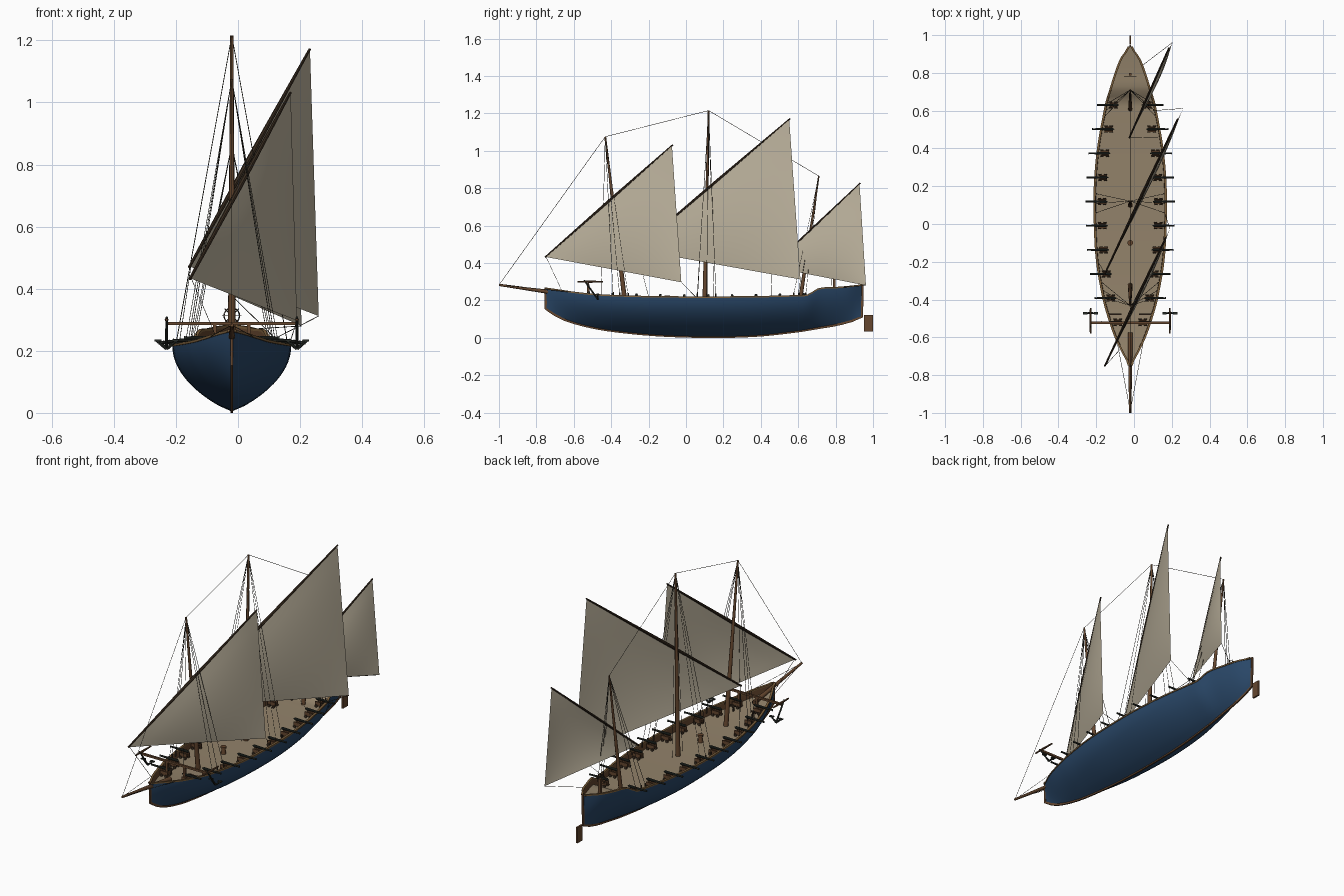
import bpy, bmesh, math
from mathutils import Vector, Matrix

if "Cube" in bpy.data.objects:
    bpy.data.objects.remove(bpy.data.objects["Cube"])

CX = -0.02  # ship centreline


def material(name, rgb):
    m = bpy.data.materials.new(name)
    m.diffuse_color = (*rgb, 1)
    m.use_nodes = True
    m.node_tree.nodes["Principled BSDF"].inputs["Base Color"].default_value = m.diffuse_color
    return m


BLUE = material("hull_blue", (0.022, 0.062, 0.135))
DECK = material("deck_planks", (0.29, 0.225, 0.145))
WOOD = material("brown_wood", (0.13, 0.062, 0.028))
TRIM = material("tan_trim", (0.20, 0.115, 0.045))
DARK = material("dark_spar", (0.045, 0.028, 0.016))
IRON = material("black_iron", (0.022, 0.027, 0.022))
ROPE = material("rope", (0.045, 0.04, 0.03))
SAIL = material("canvas", (0.53, 0.47, 0.355))


def finish(name, bm, mats, smooth=True):
    bmesh.ops.recalc_face_normals(bm, faces=bm.faces)
    me = bpy.data.meshes.new(name)
    bm.to_mesh(me)
    bm.free()
    ob = bpy.data.objects.new(name, me)
    bpy.context.collection.objects.link(ob)
    for m in mats:
        me.materials.append(m)
    if smooth:
        bpy.ops.object.select_all(action='DESELECT')
        ob.select_set(True)
        bpy.context.view_layer.objects.active = ob
        bpy.ops.object.shade_smooth_by_angle(angle=math.radians(35))
    return ob


def loft(name, rows, mats, index=lambda i: 0, ring=True):
    """Skin a list of cross-sections; index(column) picks the material."""
    bm = bmesh.new()
    vs = [[bm.verts.new(p) for p in r] for r in rows]
    n = len(rows[0])
    for a, b in zip(vs, vs[1:]):
        for i in range(n if ring else n - 1):
            j = (i + 1) % n
            bm.faces.new((a[i], a[j], b[j], b[i])).material_index = index(i)
    if ring:
        bm.faces.new(vs[0])
        bm.faces.new(vs[-1])
    bmesh.ops.remove_doubles(bm, verts=bm.verts, dist=1e-5)
    return finish(name, bm, mats)


def rods(name, items, mat, sides=8):
    """Tapered rods from (start, end, start radius, end radius)."""
    bm = bmesh.new()
    for a, b, r0, r1 in items:
        a, b = Vector(a), Vector(b)
        rot = (b - a).to_track_quat('Z', 'Y').to_matrix().to_4x4()
        bmesh.ops.create_cone(bm, cap_ends=True, segments=sides, radius1=r0, radius2=r1,
                              depth=(b - a).length, matrix=Matrix.Translation((a + b) / 2) @ rot)
    return finish(name, bm, [mat], sides > 4)


def boxes(name, items, mat):
    bm = bmesh.new()
    for c, s in items:
        bmesh.ops.create_cube(bm, size=1, matrix=Matrix.Translation(c) @ Matrix.Diagonal((*s, 1)))
    return finish(name, bm, [mat], False)


# Hull lines: y, half width, keel height, rail height
LINES = [(-.75, .003, .155, .265), (-.68, .042, .11, .255), (-.6, .08, .08, .243),
         (-.5, .115, .055, .232), (-.4, .143, .038, .226), (-.2, .178, .017, .22),
         (0, .19, .007, .218), (.2, .19, .005, .218), (.4, .173, .013, .22),
         (.6, .138, .035, .225), (.65, .127, .043, .228), (.71, .108, .053, .262),
         (.8, .08, .068, .268), (.88, .048, .088, .275), (.94, .003, .112, .282)]


def line(col, y):
    y = min(max(y, LINES[0][0]), LINES[-1][0])
    k = max(i for i in range(len(LINES) - 1) if LINES[i][0] <= y)

    def slope(i):
        a, b = LINES[max(i - 1, 0)], LINES[min(i + 1, len(LINES) - 1)]
        return (b[col] - a[col]) / (b[0] - a[0])
    p, q = LINES[k], LINES[k + 1]
    h = q[0] - p[0]
    t = (y - p[0]) / h
    return ((2*t**3 - 3*t*t + 1) * p[col] + (t**3 - 2*t*t + t) * h * slope(k)
            + (3*t*t - 2*t**3) * q[col] + (t**3 - t*t) * h * slope(k + 1))


def width(y): return line(1, y)
def keel(y): return line(2, y)
def sheer(y): return line(3, y)
def deck(y): return sheer(y) - 0.035


def section(y, u):
    end = abs((y - 0.1) / 0.85) ** 3
    return width(y) * math.sin(math.pi / 2 * u ** (0.8 + 0.25 * end))


# Hull shell, bulwark and deck in one closed skin
N, M = 64, 12
YS = [-.75 + 1.69 * i / N for i in range(N + 1)]
rows = []
for y in YS:
    k, s, w, d = keel(y), sheer(y), width(y), deck(y)
    half = [(section(y, i / M), k + (s - k) * i / M) for i in range(M + 1)]
    half.append((max(w - .008, .0006), s))
    half.append((max(section(y, (d - k) / (s - k)) - .006, .0004), d))
    rows.append([(CX - a, y, z) for a, z in reversed(half)] + [(CX + a, y, z) for a, z in half[1:]])
last = 2 * M + 3


def hull_mat(i):
    return 1 if i > last else 2 if i in (0, 1, last, last - 1) else 0


loft("hull", rows, [BLUE, DECK, WOOD], hull_mat)

# Cap rails
for side, s in (("left", -1), ("right", 1)):
    loft(side + "_rail", [[(CX + s * max(width(y) + a, .0003 + a + .01), y, sheer(y) + b)
         for a, b in ((.003, -.004), (.003, .004), (-.009, .004), (-.009, -.004))] for y in YS], [TRIM])

# Stem, keel and sternpost follow the hull profile
path = [(-.75, .27), (-.75, .21)] + [(y, keel(y)) for y in YS[::2]] + [(.943, .2), (.943, .287)]
rows = []
for i, (y, z) in enumerate(path):
    a, b = path[max(i - 1, 0)], path[min(i + 1, len(path) - 1)]
    t = Vector((b[0] - a[0], b[1] - a[1])).normalized()
    rows.append([(CX + x, y + t.y * o, max(z - t.x * o, 0))
                 for x, o in ((-.004, -.006), (.004, -.006), (.004, .006), (-.004, .006))])
loft("keel", rows, [WOOD])
boxes("rudder", [((CX, .976, .078), (.01, .046, .088))], WOOD)

# Masts and bowsprit
FORE, MAIN, MIZ = (CX, -.432, 1.075), (CX, .121, 1.215), (CX, .71, .865)
rods("masts", [((CX, -.325, .18), FORE, .013, .005), ((CX, .10, .17), MAIN, .013, .005),
               ((CX, .607, .18), MIZ, .011, .004)], WOOD, 12)
rods("bowsprit", [((CX, -.575, .222), (CX, -.999, .283), .013, .006)], WOOD, 12)

# Lateen sails: front lower corner, peak, rear lower corner
SAILS = {"fore": ((-.15, -.748, .432), (.17, -.075, 1.025), (.19, -.025, .297)),
         "main": ((-.152, -.265, .47), (.232, .552, 1.165), (.26, .612, .312)),
         "mizzen": ((CX, .46, .378), (.186, .928, .82), (.205, .962, .28))}
for name, corners in SAILS.items():
    a, b, c = map(Vector, corners)
    nrm = (b - a).cross(c - a).normalized()
    nrm *= -1 if nrm.x < 0 else 1
    rows = []
    for i in range(17):
        e = a.lerp(b, i / 16)
        row = []
        for j in range(13):
            v = j / 12
            bulge = 27 * (1 - i / 16) * (i / 16) * (1 - v) ** 2 * v
            row.append(e.lerp(c, v) + nrm * 0.016 * bulge)
        rows.append(row)
    loft(name + "_sail", rows, [SAIL], ring=False)
    d = (b - a).normalized() * 0.006
    mid = (a + b) / 2
    r = 0.0085 if name != "mizzen" else 0.006
    off = Vector((-.003, 0, .003))
    rods(name + "_yard", [(mid + off, a - d + off, r, .0045), (mid + off, b + d + off, r, .004)], DARK)

# Standing and running rigging
lines = [((CX, -.998, .285), FORE), (FORE, MAIN), (MAIN, MIZ),
         (FORE, (CX, -.455, .2)), (MAIN, (CX, .15, .19)), (MAIN, (CX, .06, .19)),
         (SAILS["fore"][0], (-.075, -.665, .255)), (SAILS["main"][0], (-.19, -.2, .22)),
         (SAILS["mizzen"][0], (.14, .455, .22)), (SAILS["fore"][2], (.165, .05, .22)),
         (SAILS["main"][2], (.1, .6, .23)), (SAILS["mizzen"][2], (.045, .84, .27))]
blocks = []
for top, feet in ((FORE, (-.39, -.355, -.31)), (MAIN, (.06, .11, .16)), (MIZ, (.575, .605, .64))):
    for y in feet:
        for s in (-1, 1):
            foot = Vector((CX + s * (width(y) - .012), y, sheer(y) + .006))
            lines.append((top, foot))
            blocks.append((foot - Vector((0, 0, .02)), foot + Vector((0, 0, .012)), .004, .004))
for s in (-1, 1):
    lines.append(((CX, -.99, .283), (CX + s * .07, -.62, .245)))
rods("rigging", [(a, b, .0012, .0012) for a, b in lines], ROPE, 4)
rods("deadeyes", blocks, DARK, 6)

# Guns on wheeled carriages, ten each side
beds, wheels, barrels = [], [], []
for i in range(10):
    y = .63 - .1278 * i
    w, z = width(y), deck(y)
    for s in (-1, 1):
        x = CX + s * (w - .042)
        for dy in (-.011, .011):
            beds.append(((x, y + dy, z + .021), (.046, .006, .022)))
            for dx in (-.014, .014):
                wheels.append(((x + dx, y + dy * 1.15, z + .008), (x + dx, y + dy * 1.7, z + .008), .008, .008))
        beds.append(((x, y, z + .018), (.036, .02, .012)))
        top = z + .043
        xa, xb = x - s * .022, CX + s * (w + .045)
        barrels.append(((xa, y, top), (xb, y, top), .0075, .0045))
        barrels.append(((xa - s * .008, y, top), (xa, y, top), .002, .005))
        barrels.append(((xb - s * .006, y, top), (xb, y, top), .0045, .006))
boxes("gun_carriages", beds, WOOD)
rods("gun_wheels", wheels, DARK)
rods("gun_barrels", barrels, IRON, 10)

# Anchor beam with posts, and hanging anchors with wooden stocks
boxes("anchor_beam", [((CX, -.523, .288), (.42, .011, .011))]
      + [((CX + s * .055, -.523, .243), (.012, .012, .085)) for s in (-1, 1)], WOOD)
iron, stocks, flukes = [], [], []
for s in (-1, 1):
    x = CX + s * .21
    low = Vector((x, -.472, .207))
    iron.append(((x, -.545, .308), low, .004, .005))
    stocks.append(((x, -.512, .3), (x, -.58, .3), .006, .004))
    stocks.append(((x, -.512, .3), (x, -.445, .3), .006, .004))
    for t in (-1, 1):
        tip = low + Vector((t * .034, 0, .026))
        iron.append((low, tip, .006, .003))
        flukes.append((tip - Vector((t * .006, 0, 0)), (.022, .014, .006)))
rods("anchors", iron, IRON)
boxes("anchor_flukes", flukes, IRON)
rods("anchor_stocks", stocks, WOOD)

# Capstan and mooring bitts
rods("capstan", [((CX, -.1, .18), (CX, -.1, .215), .014, .01), ((CX, -.1, .215), (CX, -.1, .225), .015, .015)], WOOD, 12)
boxes("mooring_bitts", [((CX + s * .08, -.478, .225), (.065, .007, .007)) for s in (-1, 1)]
      + [((CX + s * .08 + t, -.478, .212), (.007, .007, .036)) for s in (-1, 1) for t in (-.02, .02)], DARK)

# Steering wheel on its stand
hub = Vector((CX, .78, .313))
ring = [hub + Vector((math.cos(i * math.pi / 10), 0, math.sin(i * math.pi / 10))) * .025 for i in range(21)]
rods("steering_wheel", [(p, q, .002, .002) for p, q in zip(ring, ring[1:])]
     + [(hub, hub + Vector((math.cos(i * math.pi / 4), 0, math.sin(i * math.pi / 4))) * .032, .0013, .0013)
        for i in range(8)], DARK, 6)
boxes("wheel_stand", [((CX, .792, .275), (.014, .014, .085))], WOOD)
